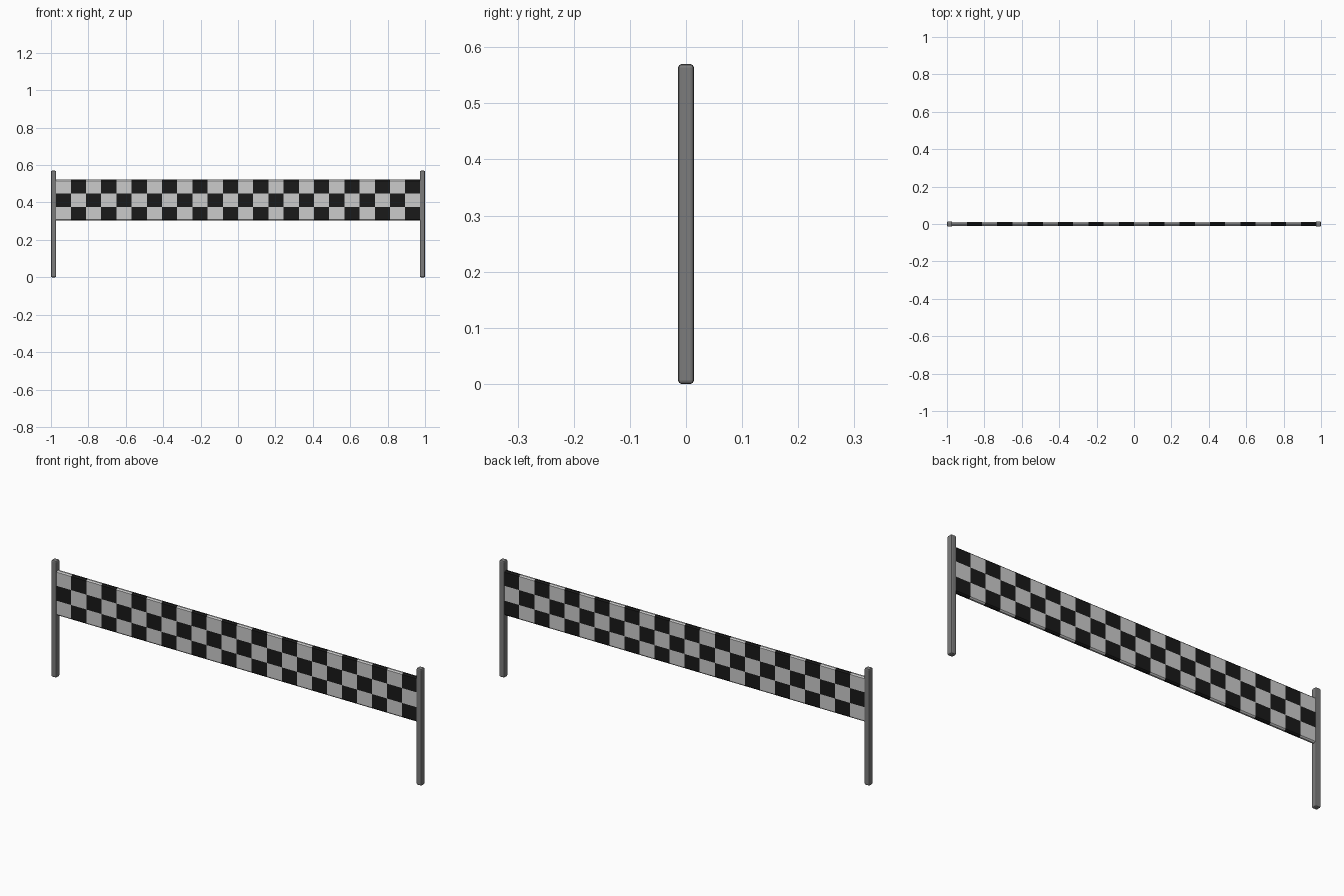
import bpy, bmesh

if "Cube" in bpy.data.objects:
    bpy.data.objects.remove(bpy.data.objects["Cube"])

def material(name, rgb):
    m = bpy.data.materials.new(name)
    m.diffuse_color = (*rgb, 1)
    m.use_nodes = True
    m.node_tree.nodes["Principled BSDF"].inputs["Base Color"].default_value = m.diffuse_color
    return m

white = material("white_check", (0.8, 0.8, 0.8))
black = material("black_check", (0.01, 0.01, 0.01))
grey = material("post_grey", (0.2, 0.2, 0.2))

POST_W, POST_H = 0.028, 0.57
HALF, Z0, Z1, THICK, BEV = 0.975, 0.304, 0.522, 0.02, 0.006
COLS, ROWS = 24, 3

# Two posts with bevelled edges
for side, label in ((-1, "left"), (1, "right")):
    bpy.ops.mesh.primitive_cube_add(size=1, location=(side * (1 - POST_W / 2), 0, POST_H / 2))
    post = bpy.context.object
    post.name = label + "_post"
    post.scale = (POST_W, POST_W, POST_H)
    bpy.ops.object.transform_apply(location=False, rotation=False, scale=True)
    post.data.materials.append(grey)
    bevel = post.modifiers.new("edges", 'BEVEL')
    bevel.width, bevel.segments = 0.006, 2

# Banner: bevelled cross-section swept along x, one slice per check column
cell, h = (Z1 - Z0) / ROWS, THICK / 2
front = [(-h, Z0 + BEV), (-h, Z0 + cell), (-h, Z1 - cell), (-h, Z1 - BEV), (-h + BEV, Z1)]
back = [(h - BEV, Z1), (h, Z1 - BEV), (h, Z1 - cell), (h, Z0 + cell), (h, Z0 + BEV)]
profile = front + back + [(h - BEV, Z0), (-h + BEV, Z0)]

bm = bmesh.new()
rings = [[bm.verts.new((-HALF + 2 * HALF * i / COLS, y, z)) for y, z in profile]
         for i in range(COLS + 1)]
n = len(profile)
for i in range(COLS):
    for j in range(n):
        k = (j + 1) % n
        f = bm.faces.new((rings[i][j], rings[i][k], rings[i + 1][k], rings[i + 1][j]))
        row = min(ROWS - 1, int((f.calc_center_median().z - Z0) / cell))
        f.material_index = (i + row) % 2
bm.faces.new(rings[0])
bm.faces.new(rings[-1])
bmesh.ops.recalc_face_normals(bm, faces=bm.faces)
mesh = bpy.data.meshes.new("checkered_banner")
bm.to_mesh(mesh)
bm.free()
mesh.materials.append(white)
mesh.materials.append(black)
bpy.context.collection.objects.link(bpy.data.objects.new("checkered_banner", mesh))
